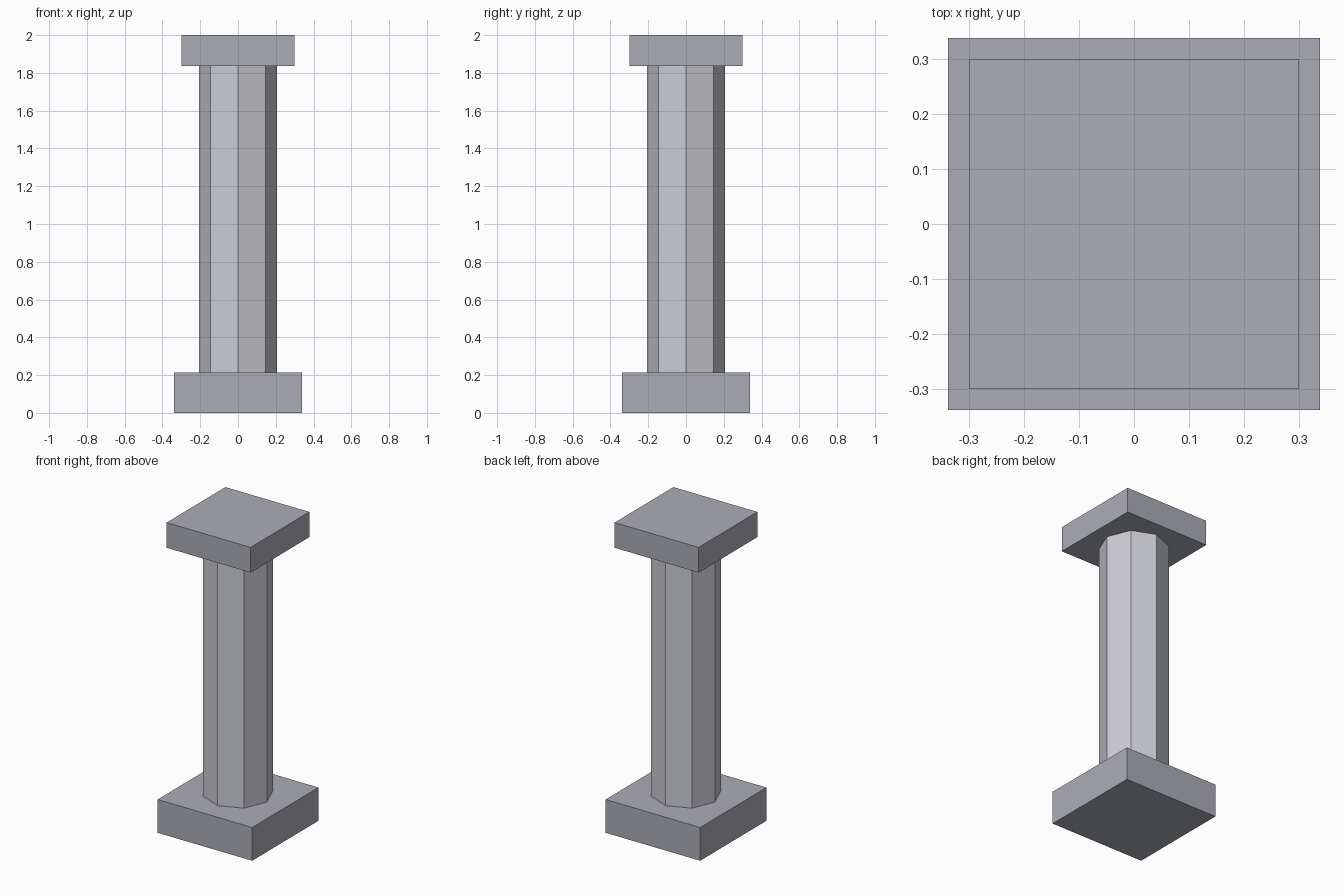
import bpy

if "Cube" in bpy.data.objects:
    bpy.data.objects.remove(bpy.data.objects["Cube"])


def paint(obj, name, rgb):
    mat = bpy.data.materials.get(name) or bpy.data.materials.new(name)
    mat.diffuse_color = (*rgb, 1)
    mat.use_nodes = True
    mat.node_tree.nodes["Principled BSDF"].inputs["Base Color"].default_value = mat.diffuse_color
    obj.data.materials.append(mat)


def slab(name, half_width, z0, z1):
    bpy.ops.mesh.primitive_cube_add(size=1, location=(0, 0, (z0 + z1) / 2))
    obj = bpy.context.object
    obj.name = name
    obj.scale = (half_width * 2, half_width * 2, z1 - z0)
    bpy.ops.object.transform_apply(location=False, rotation=False, scale=True)
    paint(obj, "dark_stone", (0.41, 0.415, 0.475))


BASE_TOP, CAP_BOTTOM = 0.215, 1.837

# Square base and capital
slab("base", 0.338, 0.0, BASE_TOP)
slab("capital", 0.3, CAP_BOTTOM, 2.0)

# Octagonal shaft with corners on the x and y axes
bpy.ops.mesh.primitive_cylinder_add(
    vertices=8, radius=0.207, depth=CAP_BOTTOM - BASE_TOP,
    location=(0, 0, (BASE_TOP + CAP_BOTTOM) / 2))
shaft = bpy.context.object
shaft.name = "shaft"
paint(shaft, "light_stone", (0.6, 0.605, 0.65))
